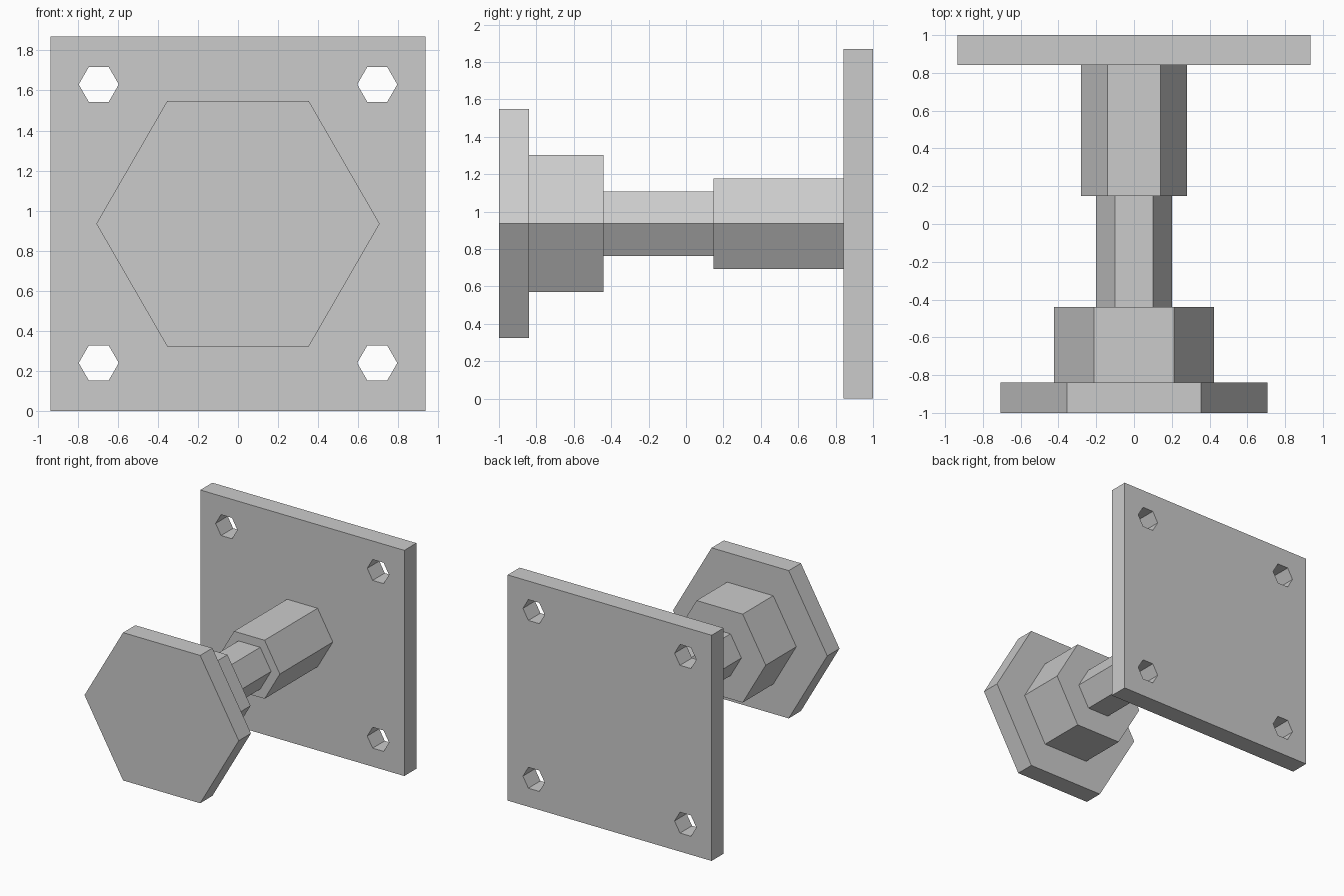
import bpy, bmesh
from math import sin, cos, pi

if "Cube" in bpy.data.objects:
    bpy.data.objects.remove(bpy.data.objects["Cube"])

CZ = 0.935  # height of the central axis


def finish(name, bm):
    bmesh.ops.recalc_face_normals(bm, faces=bm.faces)
    mesh = bpy.data.meshes.new(name)
    bm.to_mesh(mesh)
    bm.free()
    obj = bpy.data.objects.new(name, mesh)
    bpy.context.collection.objects.link(obj)
    return obj


def hex_lathe(bm, x, z, profile):
    """Six-sided closed solid along y from (radius, y) steps."""
    rings = [[bm.verts.new((x + r * cos(i * pi / 3), y, z + r * sin(i * pi / 3)))
              for i in range(6)] for r, y in profile]
    for a, b in zip(rings, rings[1:]):
        for i in range(6):
            j = (i + 1) % 6
            bm.faces.new((a[i], a[j], b[j], b[i]))
    bm.faces.new(rings[0])
    bm.faces.new(rings[-1])


# Stepped hexagonal knob, neck and post
bm = bmesh.new()
hex_lathe(bm, 0, CZ, [(0.707, -1), (0.707, -0.84), (0.423, -0.84), (0.423, -0.44),
                      (0.2, -0.44), (0.2, 0.148), (0.28, 0.148), (0.28, 0.842)])
finish("knob_and_post", bm)

# Square mounting plate
bm = bmesh.new()
bmesh.ops.create_cube(bm, size=1)
for v in bm.verts:
    v.co = (v.co.x * 2 * CZ, 0.921 + v.co.y * 0.158, CZ + v.co.z * 2 * CZ)
plate = finish("mounting_plate", bm)

# Hexagonal screw holes in the four corners
bm = bmesh.new()
for sx in (-1, 1):
    for sz in (-1, 1):
        hex_lathe(bm, sx * 0.695, CZ + sz * 0.695, [(0.1, 0.7), (0.1, 1.1)])
cutter = finish("screw_hole_cutter", bm)
cutter.hide_render = True
cutter.hide_set(True)
mod = plate.modifiers.new("screw_holes", 'BOOLEAN')
mod.operation = 'DIFFERENCE'
mod.solver = 'EXACT'
mod.object = cutter
